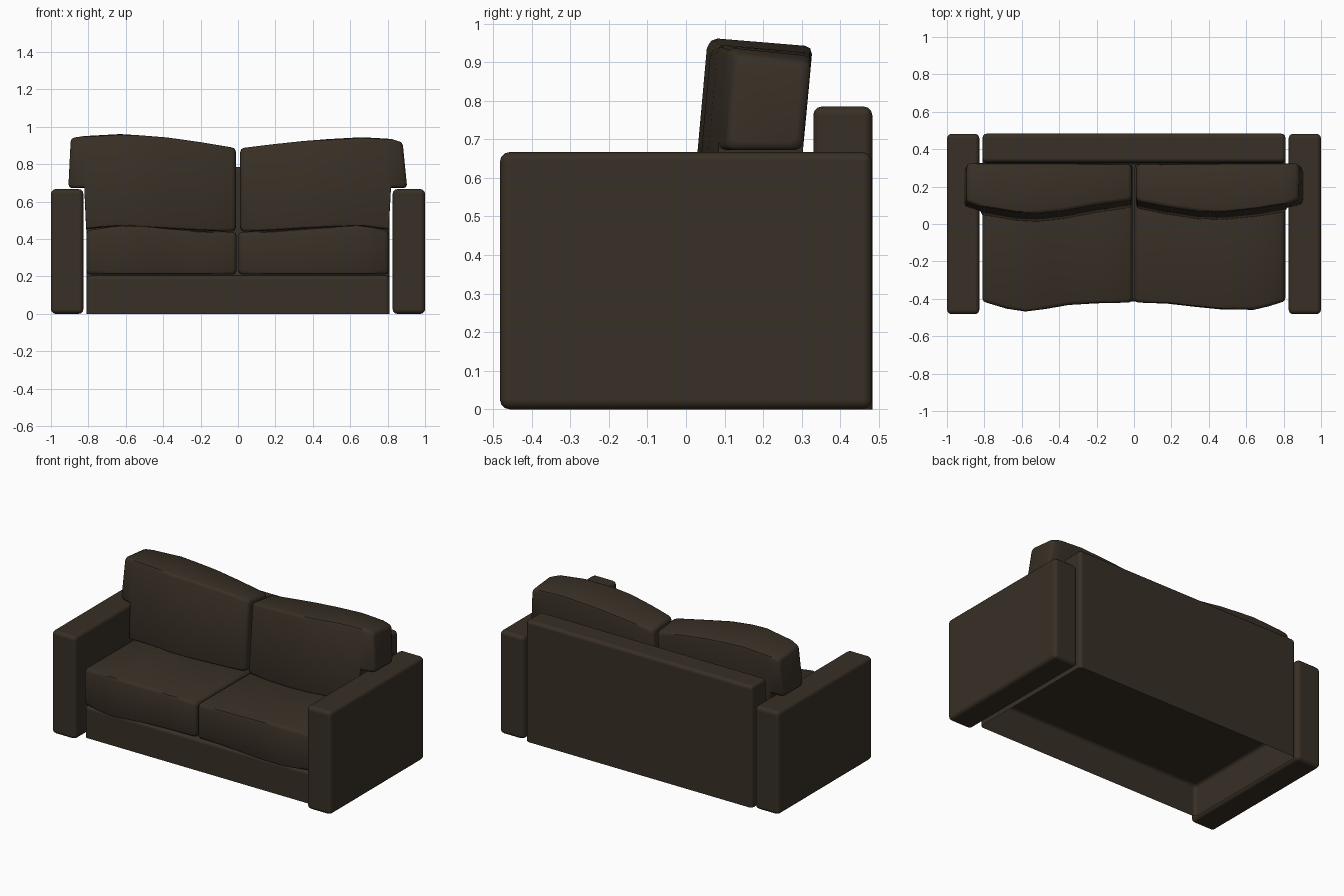
import bpy, bmesh, math
from mathutils import Vector

if "Cube" in bpy.data.objects:
    bpy.data.objects.remove(bpy.data.objects["Cube"])

leather = bpy.data.materials.new("dark brown leather")
leather.diffuse_color = (0.040, 0.029, 0.019, 1)
leather.use_nodes = True
leather.node_tree.nodes["Principled BSDF"].inputs["Base Color"].default_value = leather.diffuse_color


def finish(name, bm, bevel=0.0):
    bmesh.ops.recalc_face_normals(bm, faces=bm.faces)
    me = bpy.data.meshes.new(name)
    bm.to_mesh(me)
    bm.free()
    me.materials.append(leather)
    ob = bpy.data.objects.new(name, me)
    bpy.context.collection.objects.link(ob)
    if bevel:
        m = ob.modifiers.new("bevel", 'BEVEL')
        m.width, m.segments = bevel, 3
        m.limit_method = 'ANGLE'
        m.harden_normals = True
    bpy.ops.object.select_all(action='DESELECT')
    ob.select_set(True)
    bpy.context.view_layer.objects.active = ob
    bpy.ops.object.shade_smooth_by_angle(angle=math.radians(45))
    return ob


def section(corners, r, inset):
    """Four (y, z) corners -> rounded outline, optionally shrunk."""
    pts = [Vector(c) for c in corners]
    n = len(pts)
    dirs = [((pts[i - 1] - pts[i]).normalized(),
             (pts[(i + 1) % n] - pts[i]).normalized()) for i in range(n)]
    out = []
    for p, (a, b) in zip(pts, dirs):
        p = p + (a + b) * inset
        out += [p + a * r, p + (a + b) * r * 0.29, p + b * r]
    return out


def loft(name, stations, r):
    """Cushion lofted along x from (x, corners) stations, with rounded ends."""
    x0, x1 = stations[0][0], stations[-1][0]
    d = math.copysign(r, x1 - x0)
    rows = []
    for first, (x, c) in ((True, stations[0]), (False, stations[-1])):
        s = d if first else -d
        ends = [(x, c, r), (x + 0.29 * s, c, 0.29 * r), (x + s, c, 0)]
        if first:
            rows += ends
        else:
            tail = ends[::-1]
    rows += [(x, c, 0) for x, c in stations[1:-1]] + tail
    bm = bmesh.new()
    rings = [[bm.verts.new((x, p.x, p.y)) for p in section(c, r, i)] for x, c, i in rows]
    for A, B in zip(rings, rings[1:]):
        for i in range(len(A)):
            j = (i + 1) % len(A)
            bm.faces.new((A[i], A[j], B[j], B[i]))
    bm.faces.new(rings[0])
    bm.faces.new(rings[-1])
    return finish(name, bm)


# Arms
for name, s in (("left_arm", -1), ("right_arm", 1)):
    bm = bmesh.new()
    bmesh.ops.create_cube(bm, size=1)
    for v in bm.verts:
        v.co = (s * 0.9135 + v.co.x * 0.173, v.co.y * 0.965, 0.3335 + v.co.z * 0.667)
    finish(name, bm, 0.025)

# Base and back in one L-shaped shell, open underneath
prof = [(-0.415, 0), (-0.415, 0.205), (0.33, 0.205), (0.33, 0.785), (0.483, 0.785), (0.483, 0)]
bm = bmesh.new()
L = [bm.verts.new((-0.81, y, z)) for y, z in prof]
R = [bm.verts.new((0.81, y, z)) for y, z in prof]
for i in range(len(prof) - 1):
    bm.faces.new((L[i], L[i + 1], R[i + 1], R[i]))
bm.faces.new(L)
bm.faces.new(R)
finish("base_and_back", bm, 0.022)


# Seat cushions: (x, front y, top z)
def seat(y, z):
    return [(y, 0.21), (0.32, 0.21), (0.32, z), (y, z)]


seats = {
    "left_seat_cushion": [(-0.008, -0.42, 0.438), (-0.2, -0.424, 0.443), (-0.35, -0.433, 0.452),
                          (-0.47, -0.454, 0.465), (-0.58, -0.468, 0.475), (-0.68, -0.453, 0.466),
                          (-0.81, -0.42, 0.448)],
    "right_seat_cushion": [(0.002, -0.42, 0.438), (0.18, -0.426, 0.443), (0.32, -0.442, 0.454),
                           (0.46, -0.456, 0.464), (0.64, -0.459, 0.472), (0.72, -0.44, 0.463),
                           (0.805, -0.42, 0.448)]}
for name, rows in seats.items():
    loft(name, [(x, seat(y, z)) for x, y, z in rows], 0.02)


# Back cushions, leaning back and overhanging the arms: (x, front y, bottom z, top z)
def lean(y, zb, zt):
    def sh(y0, z):
        return y0 + 0.09 * (z - 0.67)
    return [(sh(y, zb), zb), (sh(0.302, zb), zb), (sh(0.302, zt), zt - 0.022), (sh(y, zt), zt)]


backs = {
    "left_back_cushion": [(-0.012, 0.105, 0.44, 0.892), (-0.2, 0.08, 0.445, 0.92),
                          (-0.38, 0.045, 0.455, 0.945), (-0.52, 0.03, 0.463, 0.956),
                          (-0.63, 0.036, 0.468, 0.963), (-0.74, 0.055, 0.46, 0.957),
                          (-0.812, 0.066, 0.452, 0.953), (-0.822, 0.068, 0.672, 0.953),
                          (-0.905, 0.088, 0.672, 0.945)],
    "right_back_cushion": [(0.012, 0.1, 0.44, 0.89), (0.18, 0.07, 0.445, 0.908),
                           (0.34, 0.045, 0.455, 0.925), (0.48, 0.04, 0.462, 0.936),
                           (0.66, 0.058, 0.468, 0.946), (0.74, 0.072, 0.458, 0.942),
                           (0.806, 0.082, 0.45, 0.938), (0.818, 0.084, 0.672, 0.938),
                           (0.9, 0.1, 0.672, 0.925)]}
for name, rows in backs.items():
    ob = loft(name, [(x, lean(y, zb, zt)) for x, y, zb, zt in rows], 0.02)
    # overhanging ends slant inward towards the top
    for v in ob.data.vertices:
        if abs(v.co.x) > 0.87:
            v.co.x -= math.copysign(0.10 if v.co.x > 0 else 0.05, v.co.x) * (v.co.z - 0.72)
